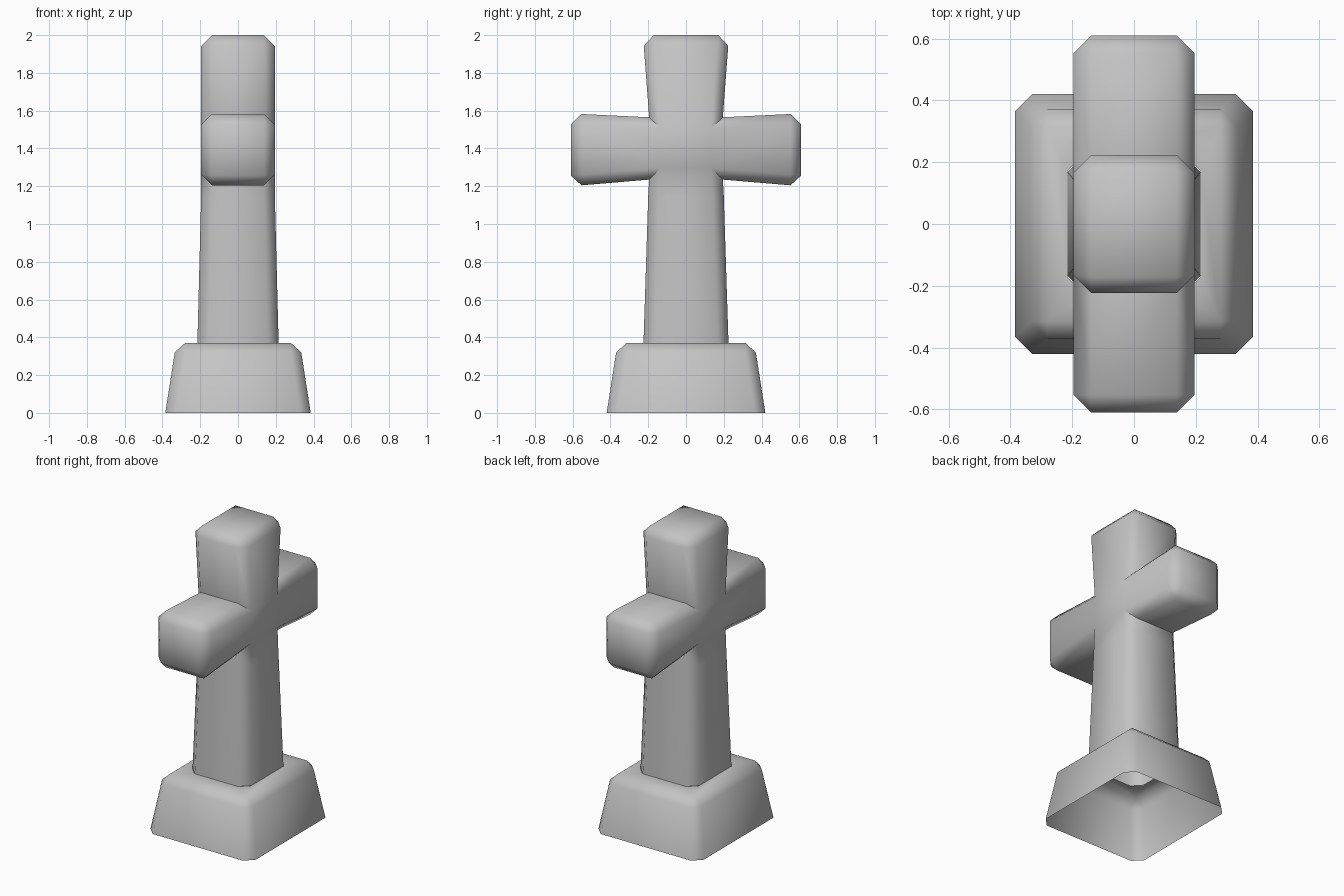
import bpy, bmesh, math

if "Cube" in bpy.data.objects:
    bpy.data.objects.remove(bpy.data.objects["Cube"])

stone = bpy.data.materials.new("grey_stone")
stone.diffuse_color = (0.55, 0.55, 0.55, 1)
stone.use_nodes = True
stone.node_tree.nodes["Principled BSDF"].inputs["Base Color"].default_value = stone.diffuse_color


def finish(bm, name):
    bmesh.ops.recalc_face_normals(bm, faces=bm.faces)
    mesh = bpy.data.meshes.new(name)
    bm.to_mesh(mesh)
    bm.free()
    obj = bpy.data.objects.new(name, mesh)
    bpy.context.collection.objects.link(obj)
    mesh.materials.append(stone)
    bpy.ops.object.select_all(action='DESELECT')
    obj.select_set(True)
    bpy.context.view_layer.objects.active = obj
    bpy.ops.object.shade_smooth_by_angle(angle=math.radians(60))
    return obj


# Plinth: stacked chamfered rectangles, open below, with a hole under the shaft
def ring(bm, x, y, z, c):
    pts = [(x, y - c), (x - c, y), (c - x, y), (-x, y - c),
           (-x, c - y), (c - x, -y), (x - c, -y), (x, c - y)]
    return [bm.verts.new((px, py, z)) for px, py in pts]


bm = bmesh.new()
rings = [ring(bm, *r) for r in ((0.385, 0.42, 0, 0.055), (0.335, 0.37, 0.32, 0.055),
                                (0.28, 0.315, 0.37, 0), (0.215, 0.225, 0.37, 0.055))]
for a, b in zip(rings, rings[1:]):
    for i in range(8):
        j = (i + 1) % 8
        bm.faces.new((a[i], a[j], b[j], b[i]))
bmesh.ops.remove_doubles(bm, verts=bm.verts, dist=0.0005)
finish(bm, "plinth")

# Cross: half outline (y, z, half thickness), mirrored, with bevelled outer edges
half = [(0.225, 0.37, 0.215), (0.2, 1.15, 0.195), (0.195, 1.235, 0.195),
        (0.61, 1.2, 0.195), (0.61, 1.585, 0.195), (0.195, 1.565, 0.195),
        (0.228, 2.0, 0.195)]
outline = half + [(-y, z, t) for y, z, t in reversed(half)]
n = len(outline)
bm = bmesh.new()
sides = [[bm.verts.new((s * t, y, z)) for y, z, t in outline] for s in (1, -1)]
for v in sides:
    bm.faces.new((v[0], v[1], v[n - 2], v[n - 1]))   # shaft
    bm.faces.new(v[1:n - 1])                         # upper cross
p, q = sides
for i in range(n - 1):
    bm.faces.new((p[i], p[i + 1], q[i + 1], q[i]))
bmesh.ops.recalc_face_normals(bm, faces=bm.faces)
outer = [e for e in bm.edges
         if len(e.link_faces) == 2 and e.calc_face_angle_signed() > 0.6]
bmesh.ops.bevel(bm, geom=outer, offset=0.057, offset_type='OFFSET', segments=1,
                profile=0.5, affect='EDGES', clamp_overlap=False)
finish(bm, "cross")
